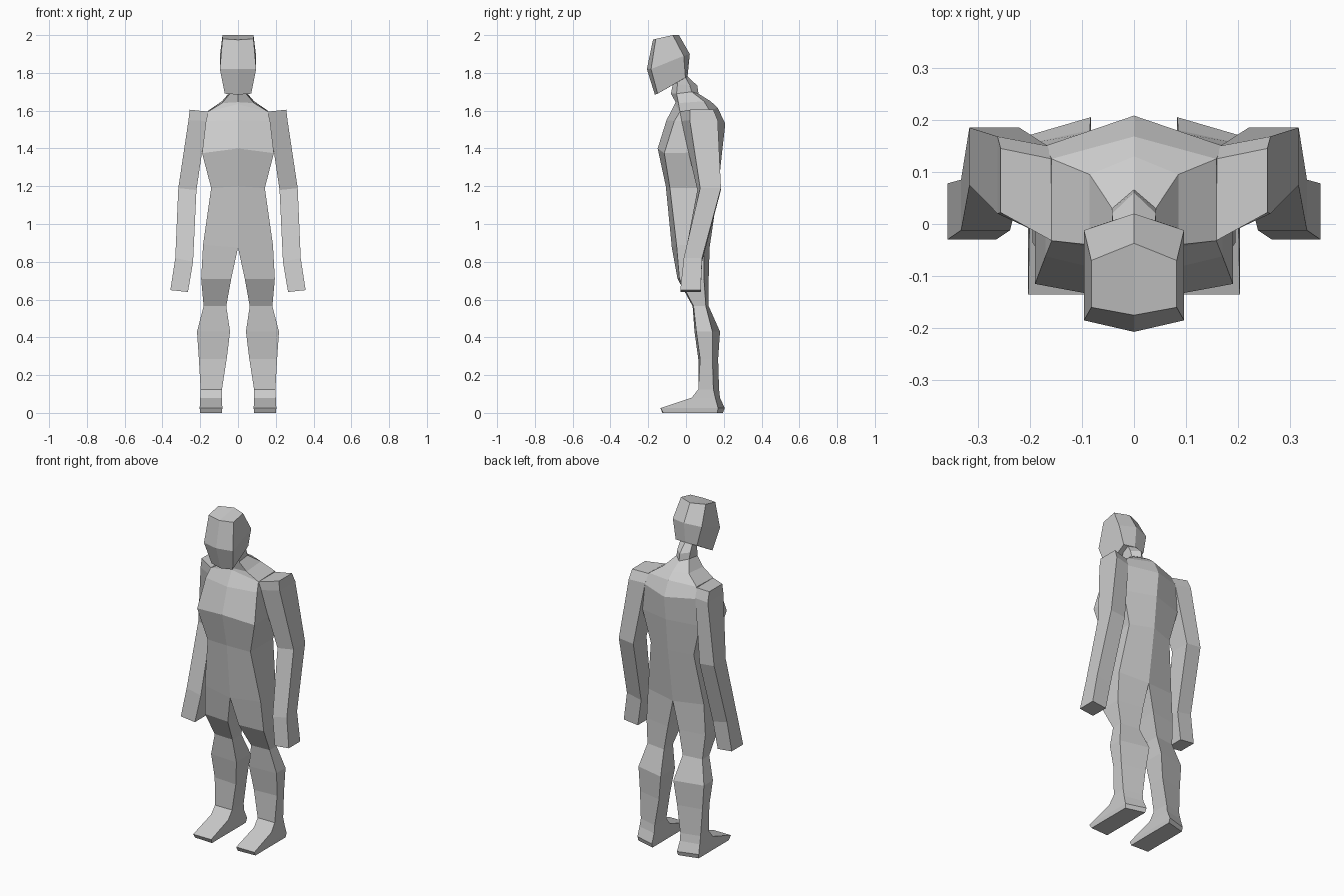
import bpy, bmesh


def ring(xi, xo, ys, zs):
    """Four corners: front inner, front outer, back outer, back inner."""
    return [(x, y, z) for x, y, z in zip((xi, xo, xo, xi), ys, zs)]


def loft(name, rings, inner_wall, cap_start, cap_end):
    """Skin one half through four-sided rings, then mirror it across x."""
    bm = bmesh.new()
    rows = [[bm.verts.new(p) for p in r] for r in rings]
    for a, b in zip(rows, rows[1:]):
        for i in range(4 if inner_wall else 3):
            j = (i + 1) % 4
            bm.faces.new((a[i], a[j], b[j], b[i]))
    if cap_start:
        bm.faces.new(rows[0][::-1])
    if cap_end:
        bm.faces.new(rows[-1])
    bmesh.ops.recalc_face_normals(bm, faces=bm.faces)
    # outward means the first front face looks towards -y
    bm.normal_update()
    front = [f for f in bm.faces if rows[1][0] in f.verts and rows[1][1] in f.verts
             and rows[2][0] in f.verts]
    if front[0].normal.y > 0:
        bmesh.ops.reverse_faces(bm, faces=bm.faces)
    mesh = bpy.data.meshes.new(name)
    bm.to_mesh(mesh)
    bm.free()
    ob = bpy.data.objects.new(name, mesh)
    bpy.context.collection.objects.link(ob)
    mod = ob.modifiers.new("Mirror", 'MIRROR')
    mod.merge_threshold = 0.0005
    return ob


# legs with feet, sole to hip: inner x, outer x, four y, z
legs = [
    (.085, .200, -.125, -.120, .165, .195, .000),
    (.083, .203, -.135, -.135, .170, .205, .025),
    (.085, .200, .030, .030, .155, .180, .080),
    (.085, .198, .065, .065, .145, .175, .125),
    (.060, .207, .065, .075, .140, .170, .285),
    (.042, .217, .045, .055, .140, .180, .430),
    (.062, .182, .035, .040, .105, .120, .565),
    (.036, .195, -.045, -.035, .095, .120, .710),
]
leg_rings = [ring(r[0], r[1], r[2:6], (r[6],) * 4) for r in legs]
hip = ring(0, .185, (-.075, -.050, .095, .125), (.875, .89, .89, .875))
loft("legs", leg_rings + [hip], True, True, False)

# torso and neck: outer x, four y, four z
torso = [
    (.142, -.107, -.085, .130, .172, 1.20, 1.19, 1.19, 1.20),
    (.190, -.150, -.115, .140, .192, 1.40, 1.375, 1.38, 1.39),
    (.170, -.103, -.062, .150, .208, 1.55, 1.545, 1.54, 1.53),
    (.158, -.060, -.032, .125, .168, 1.635, 1.595, 1.60, 1.615),
    (.085, -.055, -.040, .095, .130, 1.645, 1.64, 1.65, 1.65),
    (.042, -.080, -.050, .030, .066, 1.69, 1.69, 1.70, 1.69),
    (.042, -.070, -.045, .020, .060, 1.74, 1.74, 1.735, 1.732),
    (.040, -.070, -.045, -.010, .000, 1.785, 1.785, 1.79, 1.79),
]
torso_rings = [ring(0, r[0], r[1:5], r[5:9]) for r in torso]
loft("torso", [hip] + torso_rings, False, False, True)

# head, chin to crown
head = [
    (.070, -.165, -.150, -.003, .008, 1.685, 1.69, 1.775, 1.78),
    (.096, -.207, -.185, -.012, .020, 1.82, 1.82, 1.89, 1.90),
    (.082, -.175, -.160, -.070, -.037, 1.975, 1.98, 2.0, 2.0),
]
loft("head", [ring(0, r[0], r[1:5], r[5:9]) for r in head], False, True, True)

# arms, hand to shoulder: inner x, outer x, four y, inner z, outer z
arms = [
    (.265, .358, -.030, -.030, .078, .078, .640, .650),
    (.238, .332, -.012, -.012, .085, .085, .800, .820),
    (.220, .316, .060, .075, .185, .185, 1.180, 1.190),
    (.166, .262, -.025, .020, .168, .150, 1.545, 1.550),
    (.158, .256, -.032, .022, .145, .125, 1.595, 1.605),
]
loft("arms", [ring(r[0], r[1], r[2:6], (r[6], r[7], r[7], r[6])) for r in arms],
     True, True, True)
